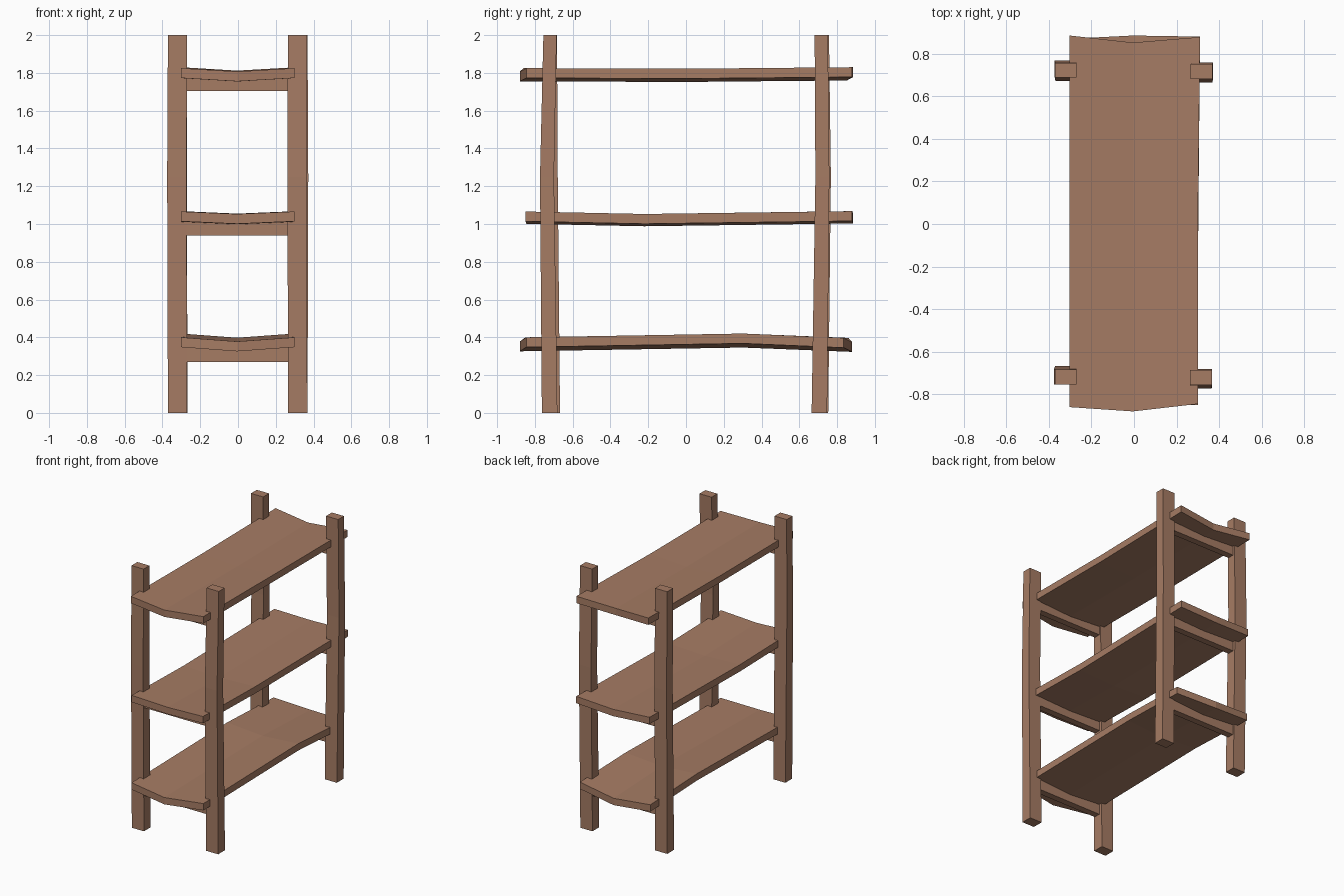
import bpy, bmesh

if "Cube" in bpy.data.objects:
    bpy.data.objects.remove(bpy.data.objects["Cube"])

wood = bpy.data.materials.new("brown wood")
wood.diffuse_color = (0.38, 0.2, 0.127, 1)
wood.use_nodes = True
wood.node_tree.nodes["Principled BSDF"].inputs["Base Color"].default_value = wood.diffuse_color


def finish(bm, name):
    bmesh.ops.recalc_face_normals(bm, faces=bm.faces)
    mesh = bpy.data.meshes.new(name)
    bm.to_mesh(mesh)
    bm.free()
    mesh.materials.append(wood)
    bpy.context.collection.objects.link(bpy.data.objects.new(name, mesh))


def loft(name, rings):
    """Closed solid through a list of equal-length rings of points."""
    bm = bmesh.new()
    vs = [[bm.verts.new(p) for p in r] for r in rings]
    n = len(vs[0])
    for a, b in zip(vs, vs[1:]):
        for i in range(n):
            j = (i + 1) % n
            bm.faces.new((a[i], a[j], b[j], b[i]))
    # caps are split into quads so that the bends stay crisp
    for r in (vs[0], vs[-1]):
        for i in range(n // 2 - 1):
            bm.faces.new((r[i], r[i + 1], r[n - 2 - i], r[n - 1 - i]))
    finish(bm, name)


# Four slightly crooked posts: rings at three heights, (centre x, centre y)
posts = {
    "front_left_post": ((-0.320, -0.708), (-0.324, -0.716), (-0.320, -0.718)),
    "front_right_post": ((0.316, -0.722), (0.313, -0.736), (0.315, -0.720)),
    "back_left_post": ((-0.318, 0.712), (-0.322, 0.730), (-0.320, 0.722)),
    "back_right_post": ((0.317, 0.706), (0.321, 0.722), (0.317, 0.716)),
}
for name, centres in posts.items():
    rings = []
    for (x, y), z, h in zip(centres, (0, 1.25, 2), (0.041, 0.037, 0.035)):
        rings.append([(x + sx * 0.051, y + sy * h, z)
                      for sx, sy in ((-1, -1), (1, -1), (1, 1), (-1, 1))])
    loft(name, rings)

# Bent shelves: (name, front height, middle height, back height, middle y,
#                sag, front edge y at left/centre/right, back edge y likewise)
shelves = [
    ("lower_shelf", 0.400, 0.420, 0.397, 0.30, 0.022,
     (-0.85, -0.88, -0.845), (0.86, 0.88, 0.835)),
    ("middle_shelf", 1.066, 1.053, 1.068, -0.22, 0.013,
     (-0.85, -0.845, -0.85), (0.87, 0.885, 0.88)),
    ("top_shelf", 1.825, 1.822, 1.830, 0.0, 0.018,
     (-0.86, -0.88, -0.845), (0.885, 0.852, 0.878)),
]
for name, zf, zm, zb, ym, sag, front, back in shelves:
    rings = []
    for ys, z in ((front, zf), ((ym,) * 3, zm), (back, zb)):
        w = 0.005 if ys is back else 0
        top = [(x, y, z - s) for x, y, s in
               zip((-0.302, -0.005, 0.300 + 2 * w), ys, (0, sag, 0))]
        low = [(x, y, zz - 0.052) for x, y, zz in reversed(top)]
        rings.append(top + low)
    loft(name, rings)

# Cross bars joining each pair of posts under the shelves
for level, z0, z1 in (("lower", 0.27, 0.348), ("middle", 0.94, 1.012),
                      ("top", 1.705, 1.775)):
    for side, y in (("front", -0.72), ("back", 0.72)):
        loft(f"{level}_{side}_cross_bar",
             [[(x, y - 0.025, z0), (x, y + 0.025, z0),
               (x, y + 0.025, z1), (x, y - 0.025, z1)] for x in (-0.30, 0.30)])
